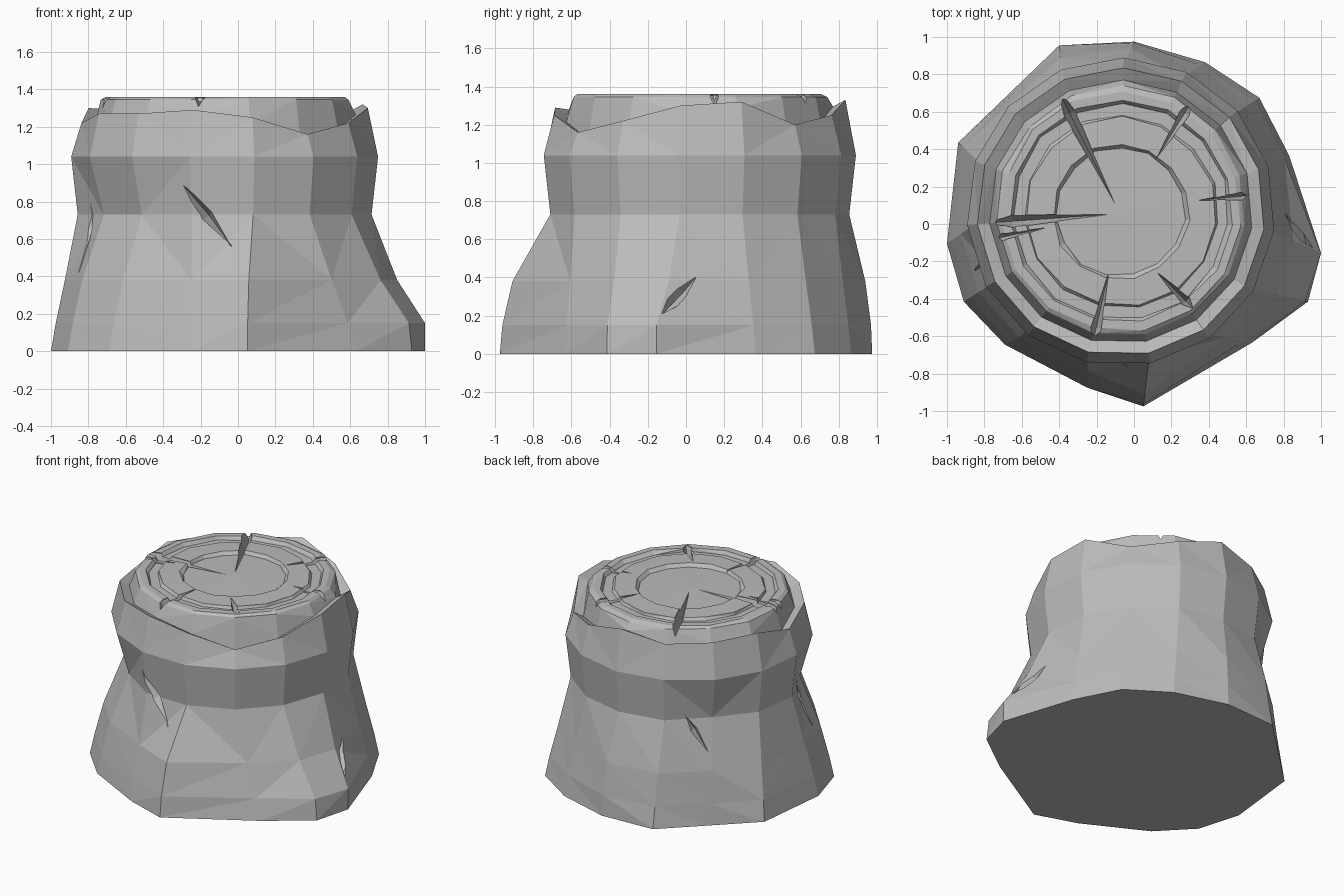
import bpy, bmesh, random
from math import cos, sin, radians
from mathutils import Vector

random.seed(4)
cube = bpy.data.objects.get("Cube")
if cube:
    bpy.data.objects.remove(cube)

wood = bpy.data.materials.new("grey wood")
wood.use_nodes = True
grey = (0.5, 0.5, 0.5, 1)
wood.diffuse_color = grey
wood.node_tree.nodes["Principled BSDF"].inputs["Base Color"].default_value = grey

SIDES = 15
AXIS = Vector((-0.07, 0.07, 0))
# root outline on the ground and uneven height of the bark rim
ROOTS = [(.05, -.97), (.63, -.63), (.93, -.41), (1, -.15), (.83, .37), (.67, .68),
         (.38, .87), (0, .98), (-.4, .96), (-.67, .7), (-.94, .44), (-1, -.1),
         (-.91, -.41), (-.69, -.64), (-.25, -.87)]
RIM = [1.25, 1.16, 1.22, 1.30, 1.32, 1.20, 1.25, 1.33, 1.28, 1.29, 1.30, 1.22, 1.27, 1.27, 1.29]


def around(k, r, z):
    a = radians(-79 + k * 360 / SIDES)
    return AXIS + Vector((r * cos(a), r * sin(a), z))


def mix_ring(z, weight, special):
    """Ring between the root outline and the trunk waist."""
    ring = []
    for k, (x, y) in enumerate(ROOTS):
        w = special.get(k, weight)
        p = around(k, 0.79, 0).lerp(Vector((x, y, 0)), w)
        ring.append(Vector((p.x, p.y, z)))
    return ring


# trunk: roots, waist, shoulder
rings = [mix_ring(0, 1, {}),
         mix_ring(0.15, 0.82, {0: .95, 3: 1, 2: .95, 7: .95}),
         mix_ring(0.38, 0.48, {0: .75, 7: .7, 8: .6})]
rings.append([around(k, 0.79 - (0.05 if k in (9, 12, 13) else 0), 0.73) for k in range(SIDES)])
rings.append([around(k, 0.825, 1.04) for k in range(SIDES)])

# bark rim following the uneven height
for r, drop in ((.77, 0), (.705, .035)):
    rings.append([around(k, r, RIM[k] - drop) for k in range(SIDES)])
# growth rings on the cut face
for r, z in ((.67, 1.345), (.64, 1.36), (.595, 1.36), (.58, 1.335), (.52, 1.335),
             (.505, 1.355), (.365, 1.358), (.345, 1.335)):
    rings.append([around(k, r + random.uniform(-.008, .008), z) for k in range(SIDES)])

bm = bmesh.new()
loops = [[bm.verts.new(p) for p in ring] for ring in rings]
for low, high in zip(loops, loops[1:]):
    for k in range(SIDES):
        n = (k + 1) % SIDES
        bm.faces.new((low[k], low[n], high[n], high[k]))
bm.faces.new(loops[0][::-1])
centre = bm.verts.new(AXIS + Vector((0, 0, 1.34)))
for k in range(SIDES):
    bm.faces.new((loops[-1][k], loops[-1][(k + 1) % SIDES], centre))
bmesh.ops.triangulate(bm, faces=[f for f in bm.faces if len(f.verts) == 4])
bmesh.ops.recalc_face_normals(bm, faces=bm.faces)
mesh = bpy.data.meshes.new("tree_stump")
bm.to_mesh(mesh)
bm.free()
stump = bpy.data.objects.new("tree_stump", mesh)
bpy.context.collection.objects.link(stump)
mesh.materials.append(wood)


def carve(a, b, normal, half_width, depth, t=0.5):
    """Cut a pointed sliver from a to b, widest at t."""
    a, b, n = Vector(a), Vector(b), Vector(normal).normalized()
    mid = a.lerp(b, t)
    side = (b - a).cross(n).normalized() * half_width
    cut = bmesh.new()
    for p in (a, b, mid + side, mid - side, mid + n * depth, mid - n * depth):
        cut.verts.new(p)
    bmesh.ops.convex_hull(cut, input=cut.verts)
    bmesh.ops.recalc_face_normals(cut, faces=cut.faces)
    data = bpy.data.meshes.new("cutter")
    cut.to_mesh(data)
    cut.free()
    data.materials.append(wood)
    cutter = bpy.data.objects.new("cutter", data)
    cutter.hide_render = True
    bpy.context.collection.objects.link(cutter)
    mod = stump.modifiers.new("cut", 'BOOLEAN')
    mod.operation, mod.solver, mod.object = 'DIFFERENCE', 'EXACT', cutter
    bpy.context.view_layer.objects.active = stump
    bpy.ops.object.modifier_apply(modifier=mod.name)
    bpy.data.objects.remove(cutter)


# radial drying cracks in the cut face
for x0, y0, x1, y1, w, d in ((-.08, .07, -.41, .73, .035, .12), (-.08, .06, -.79, .01, .035, .12),
                             (.11, .34, .31, .66, .03, .09), (.33, .13, .64, .16, .022, .09),
                             (.11, -.24, .32, -.45, .03, .09), (-.13, -.23, -.22, -.63, .03, .1),
                             (-.45, -.01, -.77, -.08, .02, .07)):
    carve((x0, y0, 1.35), (x1, y1, 1.35), (0, 0, 1), w, d, 0.8)


# slanted gashes in the bark
def gash(a0, r0, z0, a1, r1, z1, w):
    ends = [AXIS + Vector((r * cos(radians(a)), r * sin(radians(a)), z))
            for a, r, z in ((a0, r0, z0), (a1, r1, z1))]
    out = (ends[0] + ends[1]) / 2 - AXIS
    out.z = 0
    carve(*ends, out, w, 0.1)


gash(-107, .80, .90, -87, .83, .55, .04)
gash(-14, 1.04, .14, 5, .91, .51, .045)
gash(118, .81, .88, 137, .84, .43, .045)
gash(196, .79, .92, 202, .84, .40, .045)

# rest exactly centred on the ground
low = [min(v.co[i] for v in mesh.vertices) for i in range(3)]
high = [max(v.co[i] for v in mesh.vertices) for i in range(3)]
for v in mesh.vertices:
    v.co -= Vector(((low[0] + high[0]) / 2, (low[1] + high[1]) / 2, low[2]))
for f in mesh.polygons:
    f.use_smooth = False
